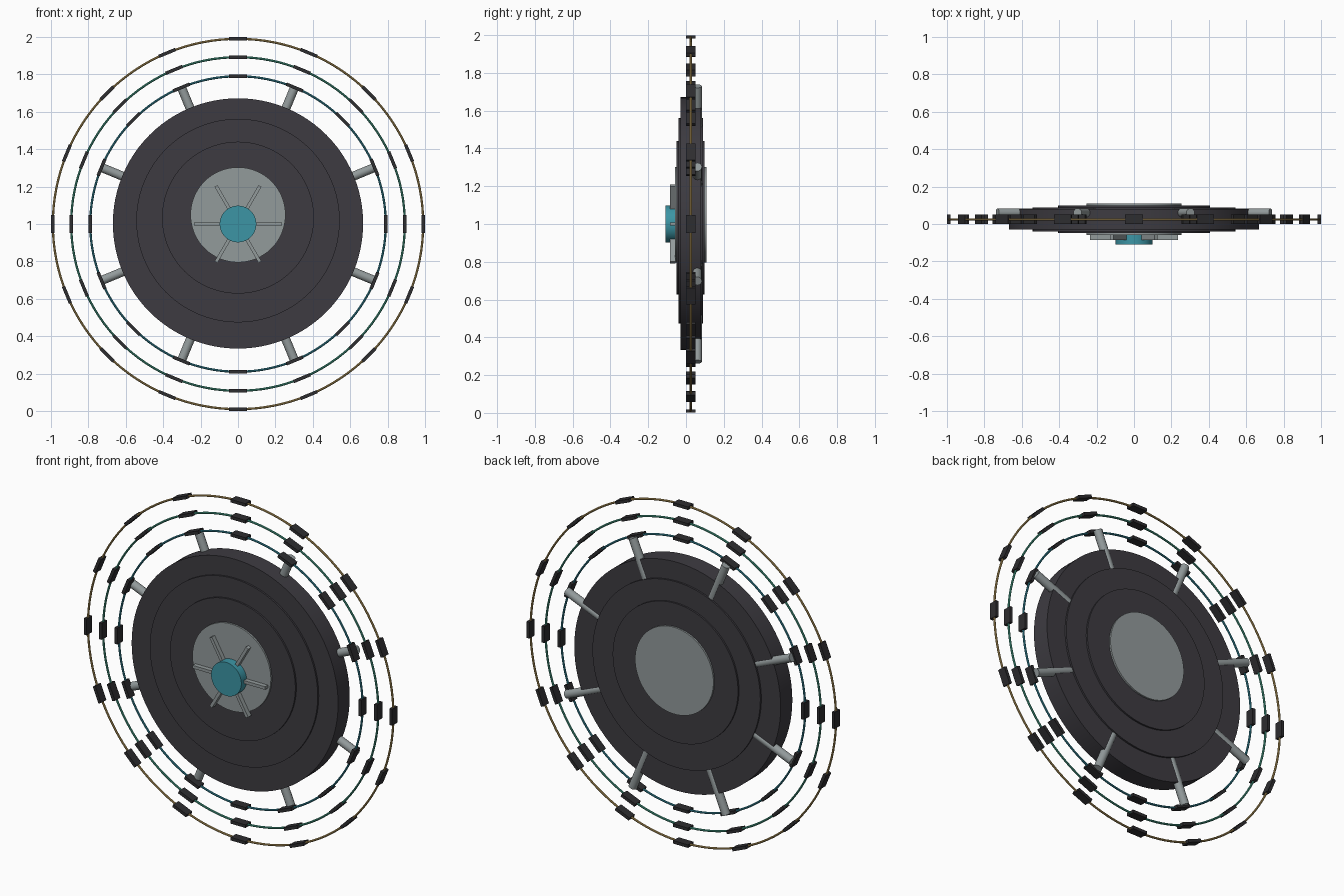
import bpy, bmesh, math
from mathutils import Matrix, Vector

if "Cube" in bpy.data.objects:
    bpy.data.objects.remove(bpy.data.objects["Cube"])

CZ = 1.0      # height of the wheel centre
RING_Y = 0.025  # mid-plane of rings and discs


def material(name, rgb):
    m = bpy.data.materials.new(name)
    m.diffuse_color = (*rgb, 1)
    m.use_nodes = True
    m.node_tree.nodes["Principled BSDF"].inputs["Base Color"].default_value = m.diffuse_color
    return m


charcoal = material("charcoal", (0.047, 0.044, 0.053))
black = material("soft_black", (0.027, 0.026, 0.029))
grey = material("grey", (0.29, 0.325, 0.33))
teal = material("teal", (0.045, 0.30, 0.375))
blue = material("blue_teal", (0.04, 0.29, 0.38))
green = material("green", (0.07, 0.40, 0.28))
gold = material("gold", (0.53, 0.36, 0.12))


def finish(obj, name, mat):
    obj.name = name
    obj.data.materials.append(mat)
    bpy.ops.object.select_all(action='DESELECT')
    obj.select_set(True)
    bpy.context.view_layer.objects.active = obj
    bpy.ops.object.shade_smooth_by_angle(angle=math.radians(30))


def disc(name, radius, y0, y1, z, mat):
    bpy.ops.mesh.primitive_cylinder_add(
        vertices=96, radius=radius, depth=y1 - y0,
        location=(0, (y0 + y1) / 2, z), rotation=(math.pi / 2, 0, 0))
    finish(bpy.context.object, name, mat)


def radial(name, mat, count, offset, build):
    """Repeat a part, built along +x, around the wheel axis."""
    bm = bmesh.new()
    for i in range(count):
        turn = Matrix.Rotation(offset + i * math.tau / count, 4, 'Y')
        build(bm, Matrix.Translation((0, 0, CZ)) @ turn)
    mesh = bpy.data.meshes.new(name)
    bm.to_mesh(mesh)
    bm.free()
    obj = bpy.data.objects.new(name, mesh)
    bpy.context.collection.objects.link(obj)
    finish(obj, name, mat)


def box(centre, size):
    def build(bm, turn):
        bmesh.ops.create_cube(bm, size=1, matrix=turn @ Matrix.Translation(centre)
                              @ Matrix.Diagonal((*size, 1)))
    return build


def rod(r0, r1, y, radius):
    def build(bm, turn):
        bmesh.ops.create_cone(
            bm, cap_ends=True, segments=24, radius1=radius, radius2=radius, depth=r1 - r0,
            matrix=turn @ Matrix.Translation(((r0 + r1) / 2, y, 0))
            @ Matrix.Rotation(math.pi / 2, 4, 'Y'))
    return build


# Stacked discs, each smaller, thicker and set slightly higher
for name, r, half, z, mat in (
        ("main_disc", 0.669, 0.054, 1.003, charcoal),
        ("middle_disc", 0.544, 0.064, 1.018, charcoal),
        ("inner_disc", 0.406, 0.074, 1.034, charcoal),
        ("centre_plate", 0.254, 0.084, 1.049, grey)):
    disc(name, r, RING_Y - half, RING_Y + half, z, mat)

# Hub and its six small spokes
disc("hub", 0.098, -0.109, -0.055, CZ, teal)
radial("hub_spokes", grey, 6, 0, box((0.1425, -0.07, 0), (0.185, 0.03, 0.018)))

# Struts joining the discs to the inner ring
radial("struts", grey, 8, math.pi / 8, rod(0.45, 0.79, 0.06, 0.024))

# Three thin rings, each carrying sixteen flat blocks
for name, r, mat in (("inner_ring", 0.79, blue), ("middle_ring", 0.892, green),
                     ("outer_ring", 0.99, gold)):
    bpy.ops.mesh.primitive_torus_add(
        major_segments=128, minor_segments=10, major_radius=r, minor_radius=0.006,
        location=(0, RING_Y, CZ), rotation=(math.pi / 2, 0, 0))
    finish(bpy.context.object, name, mat)
    radial(name + "_blocks", black, 16, 0, box((r, RING_Y, 0), (0.018, 0.05, 0.096)))
